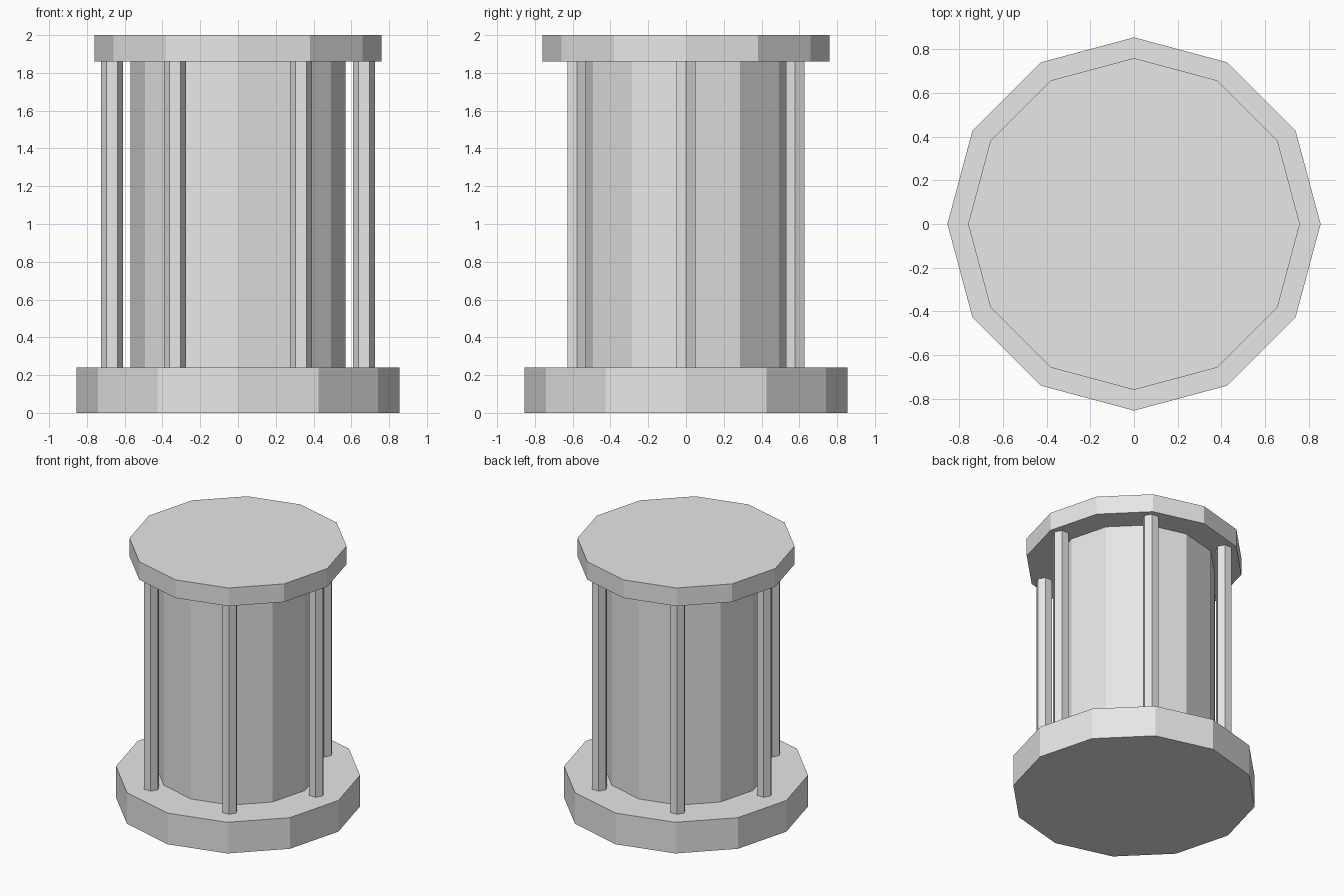
import bpy
import math

cube = bpy.data.objects.get("Cube")
if cube:
    bpy.data.objects.remove(cube, do_unlink=True)

# Single plain grey material
GREY = (0.8, 0.8, 0.8, 1.0)
grey = bpy.data.materials.new("light_grey")
grey.use_nodes = True
grey.diffuse_color = GREY
grey.node_tree.nodes["Principled BSDF"].inputs["Base Color"].default_value = GREY


def prism(name, sides, radius, bottom, top, x=0.0, y=0.0):
    """Flat-shaded upright prism with a corner pointing along +x."""
    bpy.ops.mesh.primitive_cylinder_add(
        vertices=sides, radius=radius, depth=top - bottom,
        location=(x, y, (bottom + top) / 2))
    obj = bpy.context.object
    obj.name = name
    # The primitive starts with a corner on +y; a quarter turn puts it on +x
    obj.rotation_euler.z = math.pi / 2
    obj.data.materials.append(grey)
    return obj


BASE_TOP = 0.24
CAP_BOTTOM = 1.86

# Base, central drum and cap
prism("base", 12, 0.855, 0.0, BASE_TOP)
prism("drum", 12, 0.57, BASE_TOP, CAP_BOTTOM)
prism("cap", 12, 0.76, CAP_BOTTOM, 2.0)

# Ring of six slender posts around the drum
POSTS = 6
RING = 0.667
for i in range(POSTS):
    angle = math.tau * i / POSTS
    prism(f"post_{i + 1}", 6, 0.057, BASE_TOP, CAP_BOTTOM,
          RING * math.cos(angle), RING * math.sin(angle))
